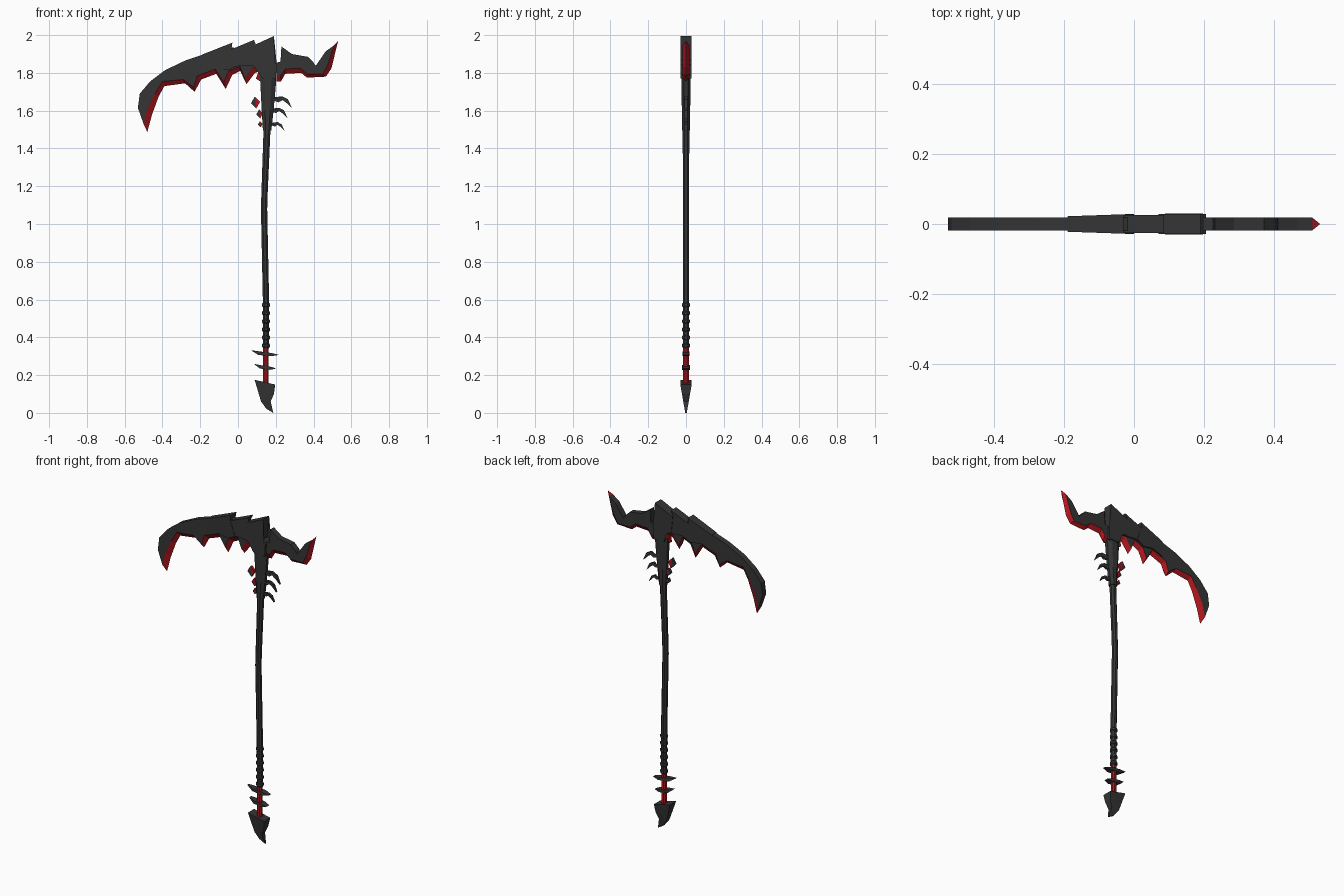
import bpy, bmesh, math
from mathutils import Vector


def material(name, col):
    m = bpy.data.materials.new(name)
    m.diffuse_color = (*col, 1)
    return m


DARK = material("dark_metal", (0.035, 0.035, 0.035))
RED = material("red_edge", (0.42, 0.008, 0.012))


def finish(name, bm, mat):
    bmesh.ops.recalc_face_normals(bm, faces=bm.faces)
    me = bpy.data.meshes.new(name)
    bm.to_mesh(me)
    bm.free()
    me.materials.append(mat)
    ob = bpy.data.objects.new(name, me)
    bpy.context.collection.objects.link(ob)
    return ob


def plate(name, pts, t, mat=DARK):
    """Front profile (x, z) given thickness; t is half depth or a function of x, z."""
    f = t if callable(t) else (lambda x, z: t)
    bm = bmesh.new()
    a = [bm.verts.new((x, -f(x, z), z)) for x, z in pts]
    b = [bm.verts.new((x, f(x, z), z)) for x, z in pts]
    caps = [bm.faces.new(a), bm.faces.new(b[::-1])]
    for i in range(len(pts)):
        j = (i + 1) % len(pts)
        bm.faces.new((a[i], b[i], b[j], a[j]))
    bmesh.ops.triangulate(bm, faces=caps)
    return finish(name, bm, mat)


def wedge(name, pairs, t):
    """Sharpened strip from the plate's lower edge to a centre line."""
    bm = bmesh.new()
    rows = [[bm.verts.new((x, -t, z)), bm.verts.new((u, 0, w)), bm.verts.new((x, t, z))]
            for x, z, u, w in pairs]
    for p, q in zip(rows, rows[1:]):
        for k in range(3):
            n = (k + 1) % 3
            bm.faces.new((p[k], p[n], q[n], q[k]))
    bm.faces.new(rows[0])
    bm.faces.new(rows[-1])
    return finish(name, bm, RED)


def loft(name, rings, sides=8, mat=DARK):
    """Stack of polygon rings (x, z, half width, half depth)."""
    bm = bmesh.new()
    rows = []
    for x, z, rx, ry in rings:
        rows.append([bm.verts.new((x + rx * math.cos(a), ry * math.sin(a), z))
                     for a in (math.tau * (i + .5) / sides for i in range(sides))])
    for p, q in zip(rows, rows[1:]):
        for i in range(sides):
            j = (i + 1) % sides
            bm.faces.new((p[i], p[j], q[j], q[i]))
    bm.faces.new(rows[0])
    bm.faces.new(rows[-1])
    return finish(name, bm, mat)


# long curved blade: inner (dark) edge and sharpened outer (red) edge
blade_edge = [
    (-.50, 1.53, -.48, 1.487), (-.48, 1.61, -.455, 1.58), (-.44, 1.69, -.42, 1.675),
    (-.40, 1.755, -.39, 1.73), (-.29, 1.765, -.28, 1.745), (-.235, 1.725, -.23, 1.70),
    (-.215, 1.785, -.195, 1.765), (-.12, 1.82, -.115, 1.795), (-.075, 1.75, -.065, 1.715),
    (-.05, 1.81, -.03, 1.79), (.01, 1.835, .012, 1.81), (.035, 1.77, .045, 1.74),
    (.075, 1.83, .09, 1.80), (.12, 1.835, .12, 1.81)]
blade_top = [(.12, 1.90), (-.03, 1.935), (-.19, 1.895), (-.28, 1.865), (-.385, 1.815),
             (-.465, 1.755), (-.52, 1.69), (-.53, 1.615)]
plate("blade", [(p[0], p[1]) for p in blade_edge] + blade_top, .018)
wedge("blade_cutting_edge", blade_edge, .018)

# overlapping armour plates on the spine of the blade
plate("spine_plate_outer", [(-.19, 1.897), (-.03, 1.96), (-.035, 1.93), (.0, 1.84),
                            (-.05, 1.815), (-.12, 1.825), (-.19, 1.80)],
      lambda x, z: .022 + .035 * (x + .19))
plate("spine_plate_inner", [(-.035, 1.925), (.085, 1.975), (.07, 1.945), (.13, 1.85),
                            (.075, 1.835), (.01, 1.84), (-.015, 1.83)], .026)
plate("head_spike", [(.07, 1.94), (.19, 1.995), (.18, 1.865), (.205, 1.845), (.20, 1.77),
                     (.13, 1.77), (.125, 1.82), (.08, 1.84)], .029)

# short rear hook
hook_edge = [
    (.205, 1.79, .205, 1.755), (.225, 1.785, .228, 1.755), (.25, 1.82, .25, 1.795),
    (.33, 1.825, .335, 1.80), (.365, 1.795, .365, 1.775), (.45, 1.795, .465, 1.78),
    (.475, 1.84, .495, 1.825), (.508, 1.945, .53, 1.97)]
hook_top = [(.465, 1.915), (.41, 1.835), (.40, 1.855), (.37, 1.885), (.285, 1.90),
            (.23, 1.94), (.225, 1.86), (.19, 1.85)]
plate("rear_hook", [(p[0], p[1]) for p in hook_edge] + hook_top, .018)
wedge("rear_hook_cutting_edge", hook_edge, .018)

# red fang beside the head
wedge("head_fang", [(.12, 1.84, .095, 1.77), (.15, 1.83, .125, 1.75), (.16, 1.80, .14, 1.77)], .022)

# shaft, collar and grip
loft("collar", [(.154, 1.495, .024, .024), (.157, 1.60, .034, .024), (.16, 1.76, .046, .026),
                (.16, 1.80, .046, .026)])
loft("shaft", [(.148, .34, .017, .017), (.148, .60, .018, .018), (.138, 1.08, .018, .018),
               (.14, 1.15, .018, .018), (.154, 1.51, .02, .019)])
for i in range(6):
    z = .345 + i * .043
    loft(f"grip_ring_{i + 1}", [(.148, z, .018, .018), (.148, z + .004, .022, .022),
                                (.148, z + .018, .022, .022), (.148, z + .022, .018, .018)])
loft("red_core", [(.148, .14, .016, .016), (.148, .35, .016, .016)], mat=RED)

# thorned guards around the red core
for i, (cz, s) in enumerate(((.315, 1), (.243, .8))):
    prof = [(-.08, .017), (-.03, .009), (.03, .002), (.07, -.008), (.03, -.015), (-.04, -.008)]
    plate(f"thorn_guard_{i + 1}", [(.147 + x * s, cz + z) for x, z in prof],
          lambda x, z: max(.004, .026 - .24 * abs(x - .147)))

# hooked pommel
plate("pommel", [(.088, .175), (.197, .15), (.19, .10), (.173, .06), (.187, .0),
                 (.15, .022), (.122, .06)], lambda x, z: .004 + .026 * min(1, z / .15))

# half red diamonds on the front of the collar
for i, (x, z, r) in enumerate(((.093, 1.643, .032), (.115, 1.583, .024), (.118, 1.528, .017))):
    for part, mat, s in (("dark", DARK, -1), ("red", RED, 1)):
        ob = plate(f"diamond_{part}_{i + 1}", [(x - r * .1, z + r), (x + s * r * .75, z + s * r * .1),
                                               (x + r * .1, z - r)], .008, mat)

# curved rib spikes behind the collar
for i, (x, z, s) in enumerate(((.18, 1.67, 1), (.17, 1.61, .87), (.17, 1.535, .72))):
    prof = [(0, .0), (.035, -.008), (.055, .006), (.085, -.01), (.106, -.058),
            (.078, -.03), (.055, -.014), (.035, -.026), (0, -.014)]
    plate(f"rib_spike_{i + 1}", [(x + a * s, z + b * s) for a, b in prof], .007)
